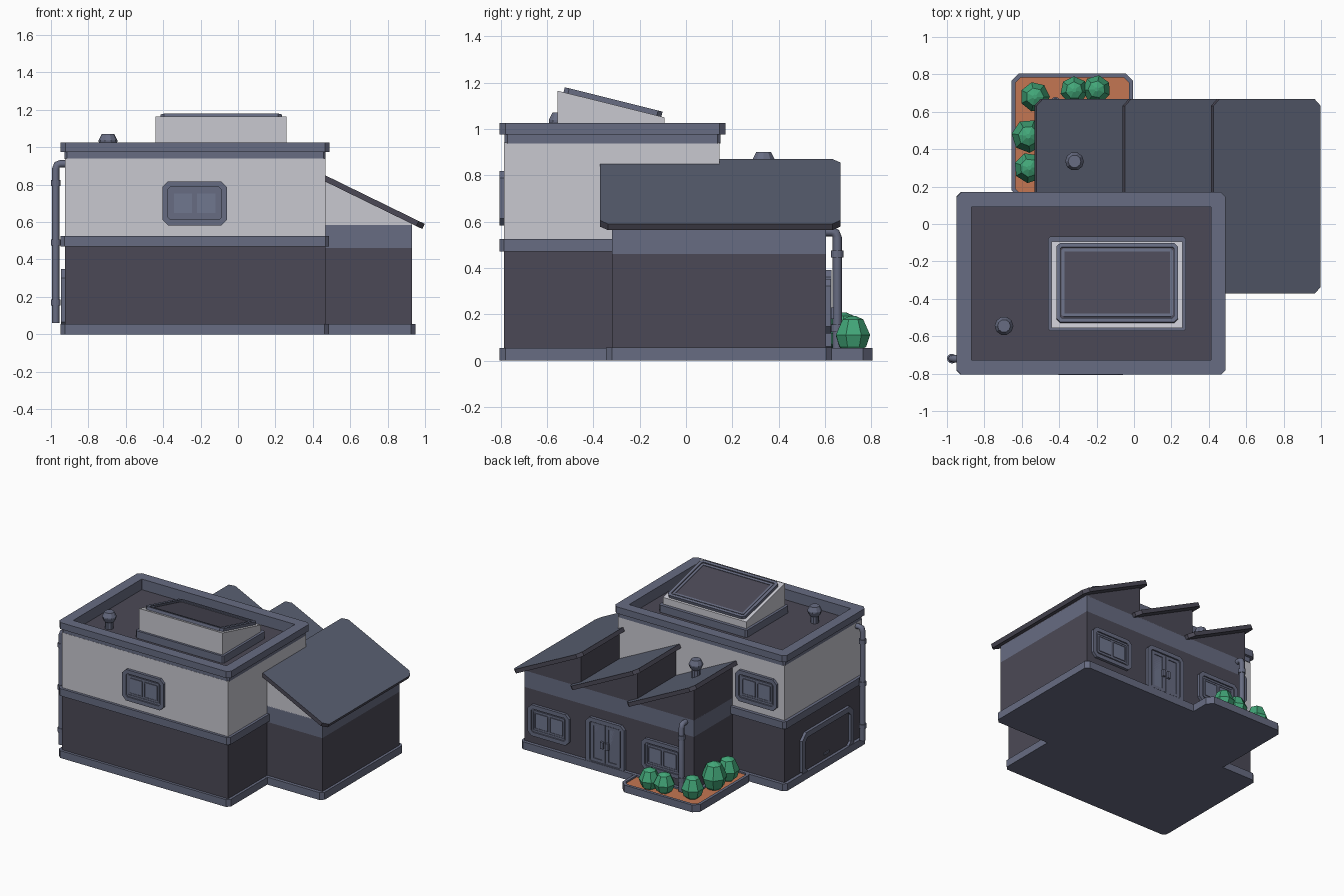
import bpy, bmesh, math
from mathutils import Matrix, Vector

if "Cube" in bpy.data.objects:
    bpy.data.objects.remove(bpy.data.objects["Cube"])


def material(name, rgb):
    m = bpy.data.materials.new(name)
    lin = [((c / 255 + 0.055) / 1.055) ** 2.4 for c in rgb]
    m.diffuse_color = (*lin, 1)
    m.use_nodes = True
    m.node_tree.nodes["Principled BSDF"].inputs["Base Color"].default_value = m.diffuse_color
    return m


TRIM = material("slate trim", (103, 108, 130))
ROOF = material("roof slate", (90, 96, 114))
DARK = material("dark wall", (75, 73, 86))
LIGHT = material("light wall", (200, 200, 208))
GLASS = material("blue grey panel", (112, 119, 143))
SOIL = material("orange soil", (196, 118, 82))
LEAF = material("leaf green", (66, 166, 120))


def frame(origin, u, n):
    """Matrix whose local x is u, local z is n."""
    u, n = Vector(u), Vector(n)
    m = Matrix((u, n.cross(u), n)).transposed().to_4x4()
    m.translation = origin
    return m


def loft(name, loops, mat, cap=None, matrix=Matrix()):
    """Closed skin through loops of points; the last cap may have its own colour."""
    bm = bmesh.new()
    rings = [[bm.verts.new(matrix @ Vector(p)) for p in lp] for lp in loops]
    n = len(rings[0])
    for a, b in zip(rings, rings[1:]):
        for i in range(n):
            bm.faces.new((a[i], a[(i + 1) % n], b[(i + 1) % n], b[i]))
    bm.faces.new(rings[0][::-1])
    bm.faces.new(rings[-1]).material_index = 1 if cap else 0
    bmesh.ops.recalc_face_normals(bm, faces=bm.faces[:])
    me = bpy.data.meshes.new(name)
    bm.to_mesh(me)
    bm.free()
    me.materials.append(mat)
    if cap:
        me.materials.append(cap)
    ob = bpy.data.objects.new(name, me)
    bpy.context.collection.objects.link(ob)
    return ob


def rect(w, h, c, z, i=0.0):
    """Rectangle with cut corners c, inset by i, at height z."""
    a, b = w / 2 - i, h / 2 - i
    c = max(c - 0.586 * i, 0.001)
    return [(a - c, b, z), (-a + c, b, z), (-a, b - c, z), (-a, -b + c, z),
            (-a + c, -b, z), (a - c, -b, z), (a, -b + c, z), (a, b - c, z)]


def slab(name, x0, x1, y0, y1, steps, c, mat, cap=None):
    """Cut-corner slab; steps are (height, inset) pairs."""
    m = Matrix.Translation(((x0 + x1) / 2, (y0 + y1) / 2, 0))
    return loft(name, [rect(x1 - x0, y1 - y0, c, z, i) for z, i in steps], mat, cap, m)


def box(name, x0, x1, y0, y1, z0, z1, mat, matrix=Matrix()):
    lp = lambda z: [(x0, y0, z), (x1, y0, z), (x1, y1, z), (x0, y1, z)]
    return loft(name, [lp(z0), lp(z1)], mat, None, matrix)


def plate(name, m, w, h, c, depth, inset, recess, mat, cap=None):
    return loft(name, [rect(w, h, c, z, i) for z, i in
                       ((0, 0), (depth, 0), (depth, inset), (depth - recess, inset))], mat, cap, m)


def turned(name, x, y, profile, sides, mat, turn=0.0):
    """Stack of polygons from (radius, height) pairs."""
    ang = [turn + 2 * math.pi * k / sides for k in range(sides)]
    return loft(name, [[(x + r * math.cos(a), y + r * math.sin(a), z) for a in ang]
                       for r, z in profile], mat)


def pipe(name, path, r, mat):
    cu = bpy.data.curves.new(name, 'CURVE')
    cu.dimensions = '3D'
    cu.bevel_depth, cu.bevel_resolution, cu.use_fill_caps = r, 2, True
    sp = cu.splines.new('POLY')
    sp.points.add(len(path) - 1)
    for p, co in zip(sp.points, path):
        p.co = (*co, 1)
    cu.materials.append(mat)
    bpy.context.collection.objects.link(bpy.data.objects.new(name, cu))


# Main block: base, dark storey, belt, light storey, parapet with sunken roof
slab("main_base", -.95, .487, -.805, .17, [(0, 0), (.055, 0)], .025, TRIM)
box("lower_walls", -.925, .467, -.785, .145, .05, .475, DARK)
slab("belt_course", -.948, .487, -.805, .17, [(.47, 0), (.525, 0)], .02, TRIM)
box("upper_walls", -.925, .467, -.785, .145, .52, .941, LIGHT)
slab("parapet", -.948, .49, -.805, .17,
     [(.938, .021), (.975, .021), (.975, 0), (1.025, 0), (1.025, .078), (.945, .078)], .025, TRIM, DARK)

# Rear wing: base, walls, band
slab("wing_base", -.515, .95, -.345, .63, [(0, 0), (.056, 0)], .025, TRIM)
box("wing_walls", -.49, .93, -.32, .605, .05, .46, DARK)
box("wing_band", -.49, .93, -.32, .605, .46, .585, TRIM)

# Three saw-tooth bays with sloping roofs
slope = math.atan2(.28, .573)
u = (math.cos(slope), 0, -math.sin(slope))
n = (math.sin(slope), 0, math.cos(slope))
for k in range(3):
    dx = -.4725 * k
    y0, ry0 = (-.32, -.372) if k == 0 else (.0, .05)
    prof = [(.455, .58), (.93, .58), (.93, .598), (.455, .83)]
    tooth = loft(f"saw_tooth_wall_{k + 1}", [[(x + dx, y, z) for x, z in prof] for y in (y0, .605)], DARK)
    tooth.data.materials.append(LIGHT)
    for f in tooth.data.polygons:
        if f.normal.y < -.5:
            f.material_index = 1
    m = frame((.7115 + dx, (ry0 + .667) / 2, .73), u, n)
    loft(f"saw_tooth_roof_{k + 1}", [rect(.638, .667 - ry0, .035, z) for z in (-.03, 0)], DARK, ROOF, m)

# Windows
def window(name, m):
    plate(name + "_frame", m, .345, .235, .03, .024, .03, .01, TRIM)
    plate(name + "_sash", m, .265, .155, .006, .019, .008, .003, TRIM)
    for s in (-1, 1):
        m2 = m @ Matrix.Translation((s * .0625, 0, 0))
        plate(name + "_pane", m2, .11, .118, .004, .021, .006, .003, TRIM, GLASS)


BACK = ((-1, 0, 0), (0, 1, 0))
window("front_window", frame((-.232, -.782, .70), (1, 0, 0), (0, -1, 0)))
window("upper_back_window", frame((-.70, .142, .70), *BACK))
window("wing_window_a", frame((.715, .602, .235), *BACK))
window("wing_window_b", frame((-.235, .602, .235), *BACK))

# Double door on the wing
m = frame((.24, .602, .21), *BACK)
plate("door_frame", m, .32, .36, .03, .026, .03, .012, TRIM)
for s in (-1, 1):
    leaf = m @ Matrix.Translation((s * .063, 0, 0))
    plate("door_leaf", leaf, .118, .29, .004, .02, .022, .006, TRIM, GLASS)
    x = s * .022
    box("door_handle", x - .012, x + .012, -.03, .02, .018, .036, TRIM, m)

# Garage door on the left side
m = frame((-.922, -.35, .182), (0, -1, 0), (-1, 0, 0))
plate("garage_frame", m, .62, .335, .05, .024, .04, .018, TRIM, DARK)
box("garage_handle", -.03, .03, -.095, -.08, .004, .014, TRIM, m)

# Skylight: kerb, wedge, sloping framed panel with bars
slab("skylight_kerb", -.46, .277, -.572, -.068, [(.94, 0), (1.0, 0)], .012, TRIM)
wedge = [(-.555, .95), (-.093, .95), (-.093, 1.05), (-.555, 1.165)]
loft("skylight_wedge", [[(x, y, z) for y, z in wedge] for x in (-.44, .258)], LIGHT)
t = math.atan2(.115, .462)
m = frame((-.09, -.318, 1.104), (1, 0, 0), (0, math.sin(t), math.cos(t)))
plate("skylight_frame", m, .65, .435, .02, .024, .022, .008, TRIM, DARK)
plate("skylight_inner_frame", m, .595, .375, .01, .02, .016, .014, TRIM, DARK)
for y0, y1 in ((-.155, -.085), (-.07, .085), (.1, .165)):
    box("skylight_panel", -.28, .28, y0, y1, .002, .013, GLASS, m)

# Roof vents with flared caps
for name, x, y, z0, top in (("main_vent", -.695, -.545, .94, 1.07), ("wing_vent", -.318, .335, .72, .9)):
    turned(name, x, y, [(.03, z0), (.03, top - .075), (.04, top - .065), (.05, top - .04),
                        (.05, top - .032), (.034, top)], 10, TRIM)

# Downpipes with collars
pipe("main_downpipe", [(-.974, -.72, .06), (-.974, -.72, .885), (-.967, -.72, .906),
                       (-.95, -.72, .911), (-.915, -.72, .911)], .02, TRIM)
for z in (.17, .49, .81):
    turned("main_pipe_collar", -.974, -.72, [(.026, z - .016), (.026, z + .016)], 12, TRIM)
pipe("wing_downpipe", [(-.42, .653, .05), (-.42, .653, .53), (-.42, .646, .55),
                       (-.42, .63, .556), (-.42, .59, .556)], .02, TRIM)
for z in (.14, .46):
    turned("wing_pipe_collar", -.42, .653, [(.026, z - .016), (.026, z + .016)], 12, TRIM)

# Planter with faceted bushes
slab("planter", -.655, -.005, .14, .805, [(0, 0), (.055, 0), (.055, .022), (.043, .022)], .04, TRIM, SOIL)
for k, (x, y, r, h) in enumerate(((-.53, .68, .08, .165), (-.32, .715, .075, .145), (-.2, .72, .076, .15),
                                  (-.565, .47, .09, .2), (-.56, .3, .082, .17))):
    z = .043
    turned(f"bush_{k + 1}", x, y, [(r * .5, z), (r * .78, z + h * .12), (r, z + h * .45),
                                   (r * .6, z + h * .9), (r * .15, z + h)], 7, LEAF, k * .7)
